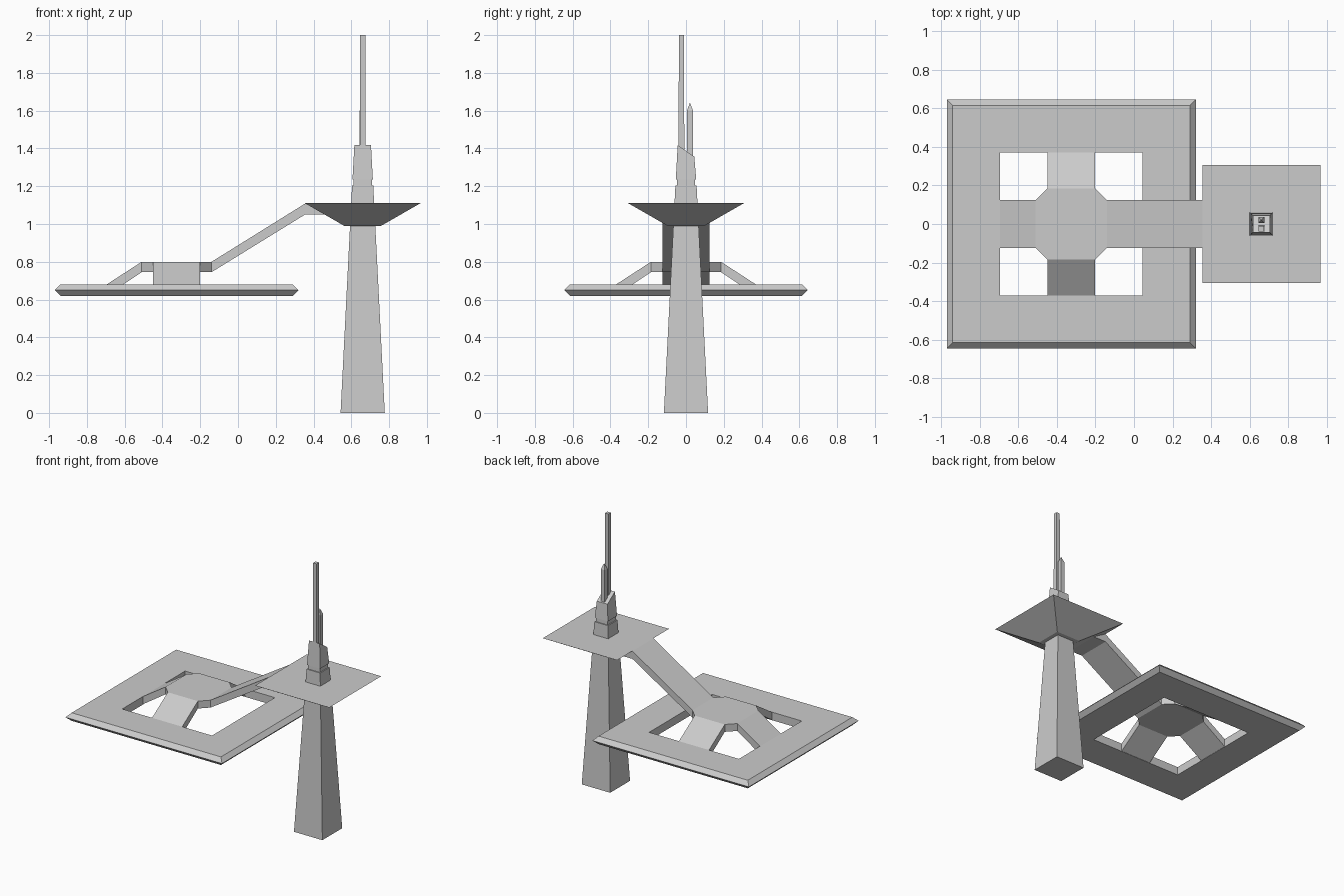
import bpy, bmesh, math
from mathutils import Matrix, Vector

if "Cube" in bpy.data.objects:
    bpy.data.objects.remove(bpy.data.objects["Cube"])

RX = -0.325   # ring centre x
TX = 0.66     # tower centre x


def finish(name, bm):
    bmesh.ops.recalc_face_normals(bm, faces=bm.faces)
    me = bpy.data.meshes.new(name)
    bm.to_mesh(me)
    bm.free()
    ob = bpy.data.objects.new(name, me)
    bpy.context.collection.objects.link(ob)
    return ob


def stack(name, cx, cy, levels, tilt=0.0, closed_loop=False):
    """Square rings (half width, z) joined in order; tilt slopes the last ring along y."""
    bm = bmesh.new()
    rings = []
    for i, (h, z) in enumerate(levels):
        t = tilt if i == len(levels) - 1 else 0.0
        rings.append([bm.verts.new((cx + sx * h, cy + sy * h, z + (t if sy > 0 else 0)))
                      for sx, sy in ((-1, -1), (1, -1), (1, 1), (-1, 1))])
    pairs = list(zip(rings, rings[1:]))
    if closed_loop:
        pairs.append((rings[-1], rings[0]))
    else:
        bm.faces.new(rings[0])
        bm.faces.new(rings[-1])
    for a, b in pairs:
        for i in range(4):
            j = (i + 1) % 4
            bm.faces.new((a[i], a[j], b[j], b[i]))
    return finish(name, bm)


def prism(name, points, direction):
    """Extrude a polygon along a vector."""
    bm = bmesh.new()
    face = bm.faces.new([bm.verts.new(p) for p in points])
    ext = bmesh.ops.extrude_face_region(bm, geom=[face])
    verts = [v for v in ext['geom'] if isinstance(v, bmesh.types.BMVert)]
    bmesh.ops.translate(bm, verts=verts, vec=Vector(direction))
    # keep the starting cap if the extrusion removed it
    if not face.is_valid:
        bmesh.ops.holes_fill(bm, edges=bm.edges)
    return finish(name, bm)


# Square ring platform with a bevelled rim
stack("ring_platform", RX, 0,
      [(0.37, 0.62), (0.615, 0.62), (0.645, 0.65), (0.615, 0.68), (0.37, 0.68)],
      closed_loop=True)

# Octagonal hub
a, b = 0.185, 0.124
octagon = [(a, -b), (a, b), (b, a), (-b, a), (-a, b), (-a, -b), (-b, -a), (b, -a)]
prism("hub", [(RX + x, y, 0.745) for x, y in octagon], (0, 0, 0.055))

# Three ramps from the hub down to the ring
ramp = [(a, 0.80), (0.37, 0.68), (0.37, 0.622), (a, 0.745)]
for name, deg in (("back_ramp", 90), ("left_ramp", 180), ("front_ramp", 270)):
    ob = prism(name, [(x, -b, z) for x, z in ramp], (0, 2 * b, 0))
    ob.data.transform(Matrix.Translation((RX, 0, 0)) @ Matrix.Rotation(math.radians(deg), 4, 'Z'))

# Bridge rising from the hub to the tower deck
bridge = [(-0.14, 0.80), (0.355, 1.108), (0.58, 1.108), (0.58, 1.05), (0.355, 1.05), (-0.14, 0.745)]
prism("bridge", [(x, -b, z) for x, z in bridge], (0, 2 * b, 0))

# Tower, deck and stepped head
stack("tower_shaft", TX, 0, [(0.117, 0), (0.056, 1.205)])
stack("tower_deck", TX, 0, [(0.097, 0.99), (0.306, 1.11)])
stack("tower_neck", TX, 0, [(0.049, 1.20), (0.048, 1.24)])
stack("tower_head", TX, 0, [(0.054, 1.235), (0.044, 1.417)], tilt=-0.06)

# Masts
stack("tall_mast", TX, -0.024, [(0.015, 1.36), (0.014, 2.0)])
stack("short_mast", TX, 0.021, [(0.016, 1.33), (0.016, 1.60), (0.001, 1.64)])
